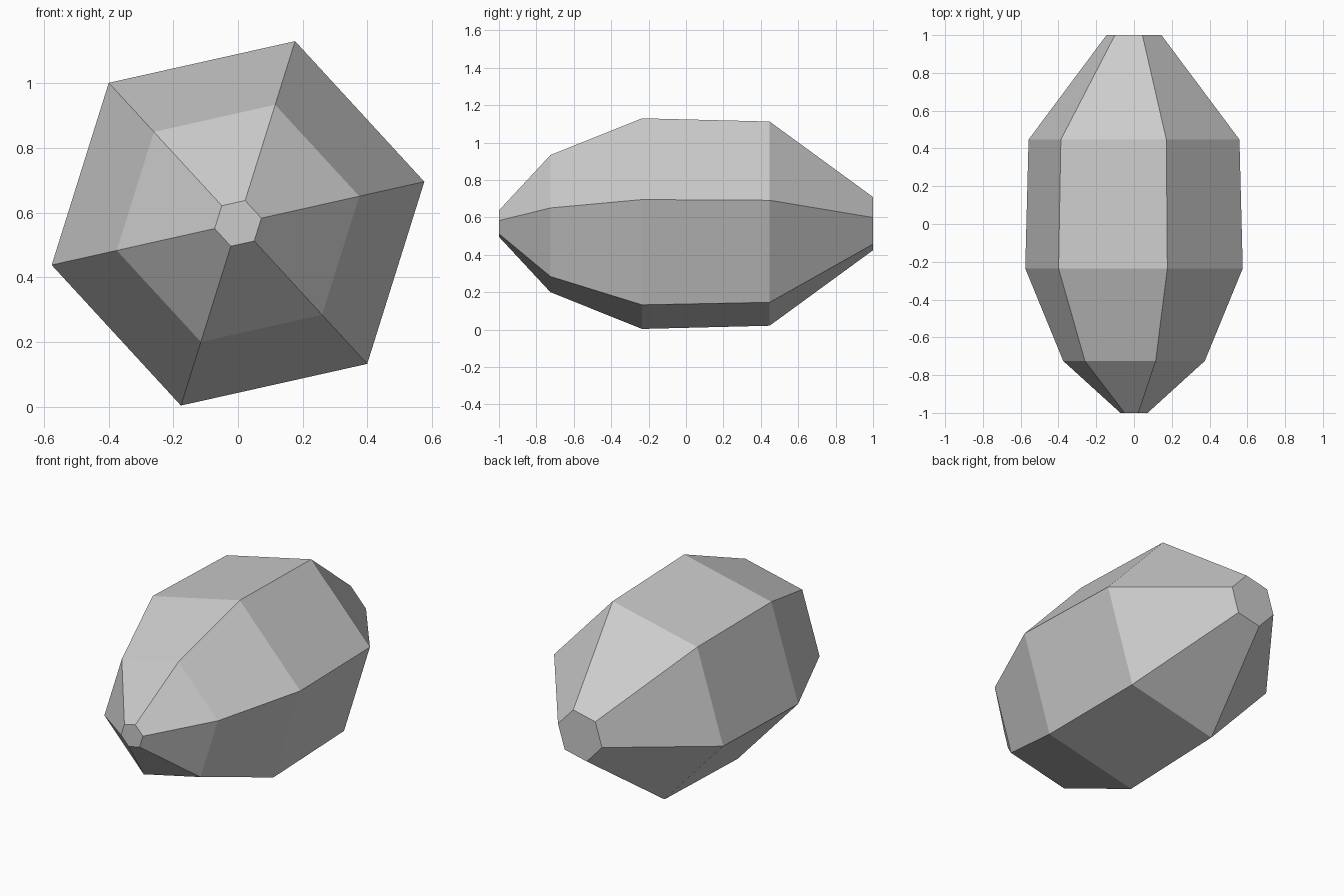
import bpy
import bmesh
from math import cos, sin, radians

cube = bpy.data.objects.get("Cube")
if cube:
    bpy.data.objects.remove(cube, do_unlink=True)

SIDES = 6
CENTRE_Z = 0.567
TWIST = radians(12.6)

# Profile along the long axis: (y, radius)
PROFILE = [(-1, 0.074), (-0.725, 0.384), (-0.235, 0.59), (0.447, 0.572), (1, 0.149)]

# Plain grey material
grey = bpy.data.materials.new("stone grey")
grey.use_nodes = True
colour = (0.6, 0.6, 0.6, 1)
grey.diffuse_color = colour
grey.node_tree.nodes["Principled BSDF"].inputs["Base Color"].default_value = colour

# Faceted body: hexagonal rings bridged together, capped at both ends
bm = bmesh.new()
rings = []
for y, radius in PROFILE:
    angles = [TWIST + radians(360 / SIDES * i) for i in range(SIDES)]
    rings.append([bm.verts.new((radius * cos(a), y, CENTRE_Z + radius * sin(a)))
                  for a in angles])
for a, b in zip(rings, rings[1:]):
    for i in range(SIDES):
        j = (i + 1) % SIDES
        bm.faces.new((a[i], a[j], b[j], b[i]))
bm.faces.new(rings[0])
bm.faces.new(rings[-1])
bmesh.ops.recalc_face_normals(bm, faces=bm.faces)

mesh = bpy.data.meshes.new("faceted_body")
bm.to_mesh(mesh)
bm.free()
mesh.materials.append(grey)
body = bpy.data.objects.new("faceted_body", mesh)
bpy.context.collection.objects.link(body)
